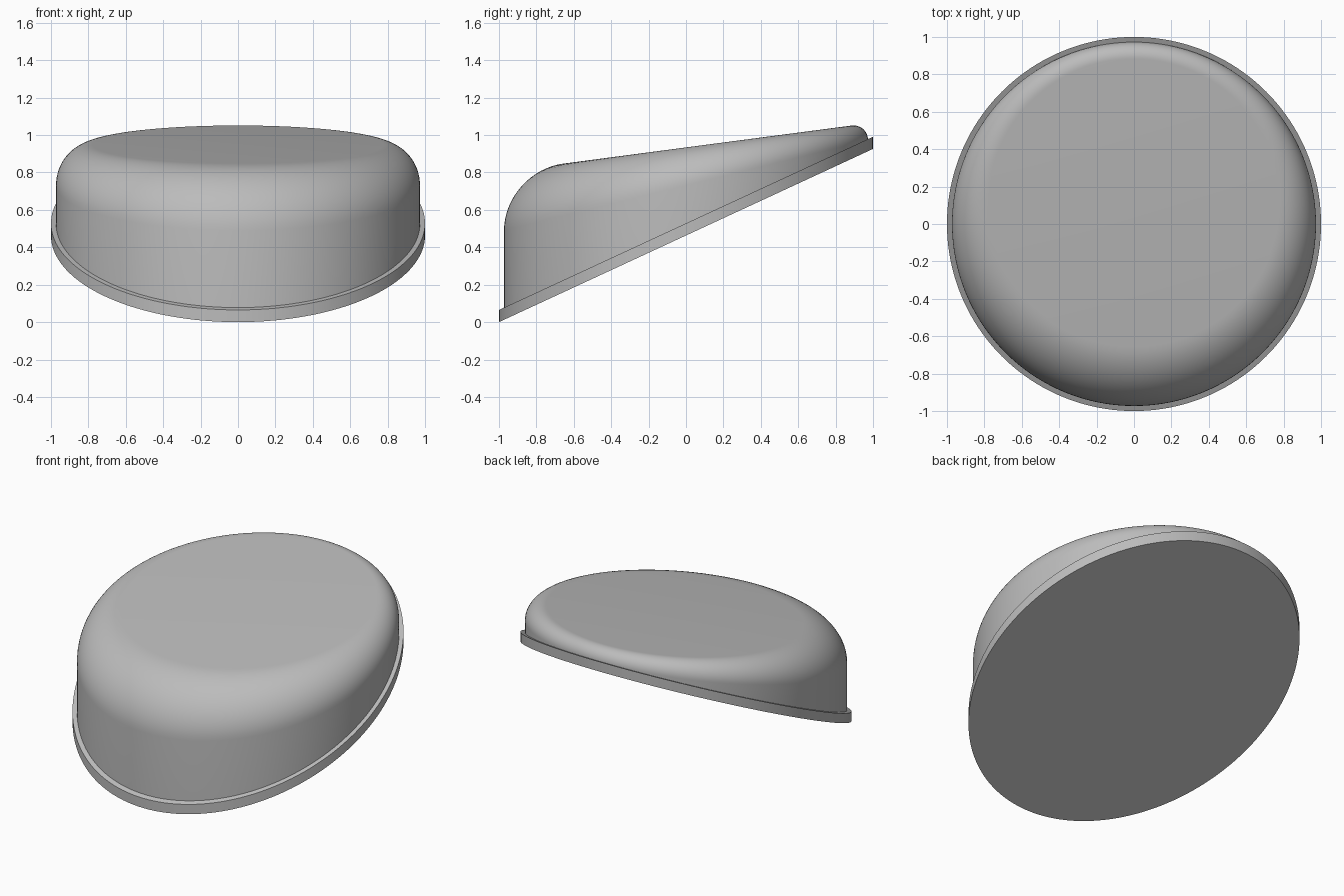
import bpy, math

if "Cube" in bpy.data.objects:
    bpy.data.objects.remove(bpy.data.objects["Cube"])

SEG = 160


def material(name, value):
    m = bpy.data.materials.new(name)
    m.diffuse_color = (value, value, value, 1)
    m.use_nodes = True
    m.node_tree.nodes["Principled BSDF"].inputs["Base Color"].default_value = m.diffuse_color
    return m


grey = material("plain grey", 0.5)


def slant(y):                      # sloping underside plane
    return 0.463 * (y + 1)


def lid(y):                        # gently sloping top plane
    return 0.934 + 0.132 * y


def loft(name, rings, angle):
    """Skin closed rings of SEG points, capping both ends."""
    verts = [p for ring in rings for p in ring]
    faces = [tuple(reversed(range(SEG))),
             tuple(range(len(verts) - SEG, len(verts)))]
    for k in range(len(rings) - 1):
        for i in range(SEG):
            j = (i + 1) % SEG
            a, b = k * SEG, (k + 1) * SEG
            faces.append((a + i, a + j, b + j, b + i))
    mesh = bpy.data.meshes.new(name)
    mesh.from_pydata(verts, [], faces)
    mesh.materials.append(grey)
    ob = bpy.data.objects.new(name, mesh)
    bpy.context.collection.objects.link(ob)
    bpy.ops.object.select_all(action='DESELECT')
    ob.select_set(True)
    bpy.context.view_layer.objects.active = ob
    bpy.ops.object.shade_smooth_by_angle(angle=math.radians(angle))


def ring(fn):
    return [fn(math.cos(2 * math.pi * i / SEG), math.sin(2 * math.pi * i / SEG))
            for i in range(SEG)]


# Slanted base rim with vertical edge
loft("base_rim", [ring(lambda c, s, h=h: (c, s, slant(s) + h)) for h in (0, 0.065)], 30)

# Body: vertical wall, then a rounded shoulder wide at the front and tight at the back
R = 0.973


def shoulder(t):
    def point(c, s):
        w = 0.203 - 0.113 * s
        r = R - w * (1 - math.cos(t))
        return (r * c, r * s, lid(r * s) - w * (1 - math.sin(t)))
    return point


def wall_foot(c, s):
    return (R * c, R * s, slant(R * s) + 0.03)


STEPS = 16
rings = [ring(wall_foot)]
rings += [ring(shoulder(math.pi / 2 * k / STEPS)) for k in range(STEPS + 1)]
loft("rounded_body", rings, 35)
